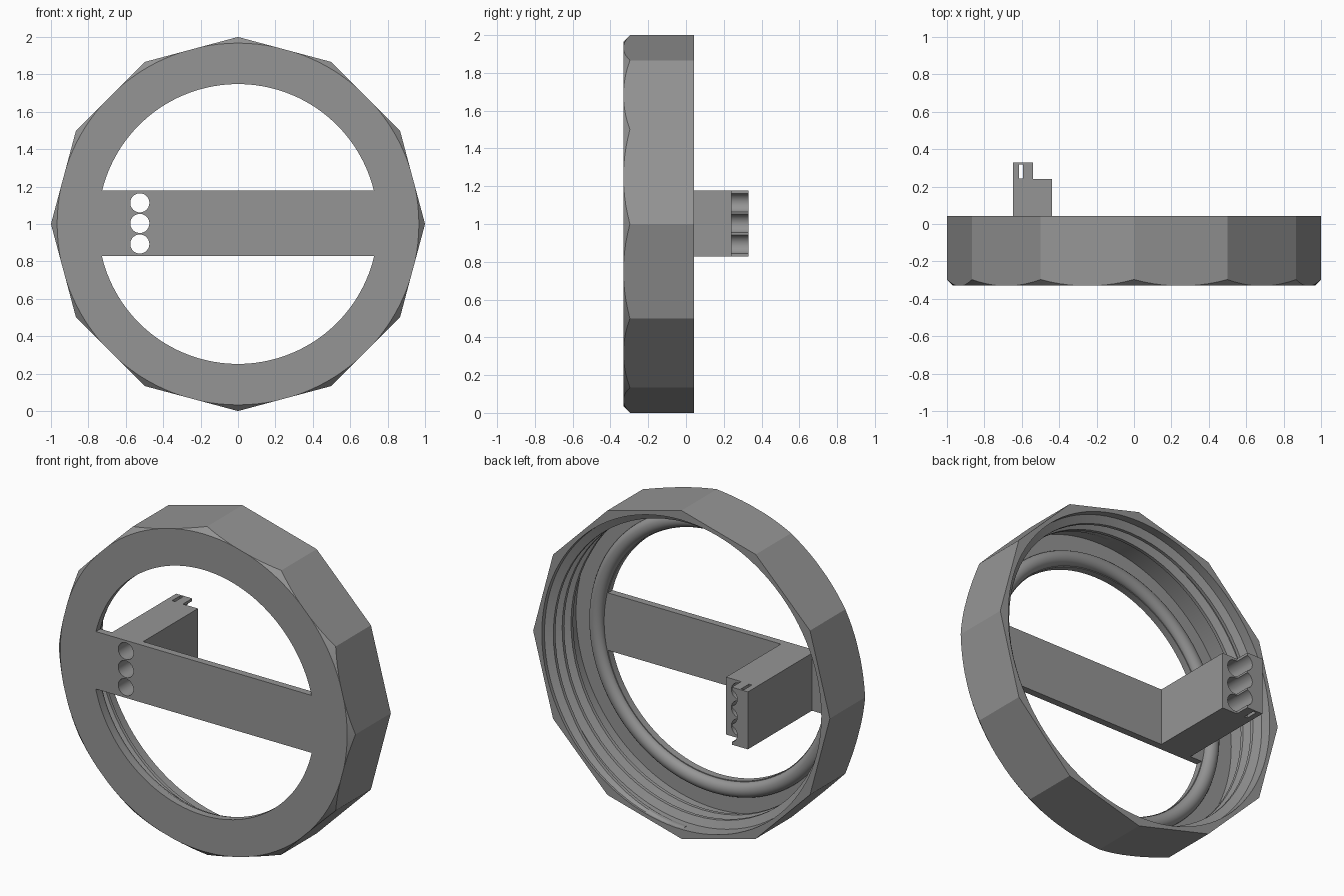
import bpy, bmesh, math

if "Cube" in bpy.data.objects:
    bpy.data.objects.remove(bpy.data.objects["Cube"])

FRONT, BACK, FLOOR = -0.33, 0.043, -0.287   # depth of the cap, and its inside floor
BAR_LOW, BAR_HIGH = 0.828, 1.178            # cross bar heights
HOLE_R, WALL_R, CZ = 0.748, 0.942, 1.0

grey = bpy.data.materials.new("grey plastic")
grey.diffuse_color = (0.30, 0.30, 0.30, 1)
grey.use_nodes = True
grey.node_tree.nodes["Principled BSDF"].inputs["Base Color"].default_value = grey.diffuse_color


def make(name, bm):
    bmesh.ops.recalc_face_normals(bm, faces=bm.faces)
    mesh = bpy.data.meshes.new(name)
    bm.to_mesh(mesh)
    bm.free()
    mesh.materials.append(grey)
    ob = bpy.data.objects.new(name, mesh)
    bpy.context.collection.objects.link(ob)
    return ob


def loft(name, rings, closed=False):
    """Skin equal rings of points; cap the ends unless the rings close up."""
    bm = bmesh.new()
    rows = [[bm.verts.new(p) for p in ring] for ring in rings]
    n = len(rows[0])
    pairs = list(zip(rows, rows[1:])) + ([(rows[-1], rows[0])] if closed else [])
    for a, b in pairs:
        for i in range(n):
            j = (i + 1) % n
            bm.faces.new((a[i], a[j], b[j], b[i]))
    if not closed:
        bm.faces.new(rows[0])
        bm.faces.new(rows[-1])
    return make(name, bm)


def circle(r, y, n, x=0, z=CZ):
    return [(x + r * math.sin(2 * math.pi * i / n), y,
             z + r * math.cos(2 * math.pi * i / n)) for i in range(n)]


def boolean(ob, tool, op='DIFFERENCE'):
    m = ob.modifiers.new(op.lower(), 'BOOLEAN')
    m.operation, m.object, m.solver = op, tool, 'EXACT'
    tool.hide_render = True
    tool.hide_set(True)


def smooth(ob, angle=25):
    """Apply the modifiers, then smooth all but the sharp edges."""
    bpy.ops.object.select_all(action='DESELECT')
    ob.select_set(True)
    bpy.context.view_layer.objects.active = ob
    for m in list(ob.modifiers):
        bpy.ops.object.modifier_apply(modifier=m.name)
    bpy.ops.object.shade_smooth_by_angle(angle=math.radians(angle))


# Twelve-sided cap with its front corners turned down
cap = loft("cap_body", [circle(1, FRONT, 12), circle(1, BACK, 12)])
boolean(cap, loft("chamfer_cutter", [circle(0.967, FRONT - 0.0, 120), circle(1.167, FRONT + 0.2, 120),
                                     circle(1.167, 0.3, 120)]), 'INTERSECT')
boolean(cap, loft("cavity_cutter", [circle(WALL_R, FLOOR, 120), circle(WALL_R, 0.2, 120)]))

# Two half-moon openings leave the cross bar standing
for name, edge, side in (("upper", BAR_HIGH, 1), ("lower", BAR_LOW, -1)):
    start = math.asin(abs(edge - CZ) / HOLE_R)
    arc = [start + (math.pi - 2 * start) * i / 60 for i in range(61)]
    rings = [[(HOLE_R * math.cos(a), y, CZ + side * HOLE_R * math.sin(a)) for a in arc]
             for y in (-0.5, -0.1)]
    boolean(cap, loft(name + "_opening_cutter", rings))

# Stepped post behind the bar, with a narrow slot in its lip
profile = [(-0.648, FLOOR - 0.02), (-0.438, FLOOR - 0.02), (-0.438, 0.24),
           (-0.54, 0.24), (-0.54, 0.33), (-0.648, 0.33)]
post = loft("post", [[(x, y, z) for x, y in profile] for z in (BAR_LOW, BAR_HIGH)])
slot = [(-0.614, 0.242), (-0.594, 0.242), (-0.594, 0.318), (-0.614, 0.318)]
boolean(post, loft("slot_cutter", [[(x, y, z) for x, y in slot] for z in (0.5, 1.5)]))

# Three round holes running through bar and post
for i in range(3):
    hole = loft(f"hole_cutter_{i + 1}", [circle(0.051, y, 40, -0.525, 0.893 + 0.11 * i)
                                         for y in (-0.6, 0.6)])
    boolean(cap, hole)
    boolean(post, hole)
smooth(cap)
smooth(post)

# Rounded sealing ridge around the opening
ridge = []
for i in range(120):
    a = 2 * math.pi * i / 120
    ring = []
    for k in range(20):
        t = 2 * math.pi * k / 20
        r = 0.797 + 0.045 * math.cos(t)
        ring.append((r * math.sin(a), FLOOR + 0.004 + 0.040 * math.sin(t), CZ + r * math.cos(a)))
    ridge.append(ring)
smooth(loft("sealing_ridge", ridge, closed=True), 40)

# Screw thread spiralling up the inner wall, fading out at both ends
TURNS, PITCH, STEPS = 2.5, 0.085, 72
total = int(TURNS * STEPS)
thread = []
for i in range(total + 1):
    a = 2 * math.pi * i / STEPS
    y = -0.205 + PITCH * i / STEPS
    depth = 0.045 * max(0.05, min(1, i / 12, (total - i) / 12))
    section = [(WALL_R + 0.004, -0.032), (WALL_R - depth, -0.010),
               (WALL_R - depth, 0.010), (WALL_R + 0.004, 0.032)]
    thread.append([(r * math.sin(a), y + dy, CZ + r * math.cos(a)) for r, dy in section])
smooth(loft("screw_thread", thread), 20)
